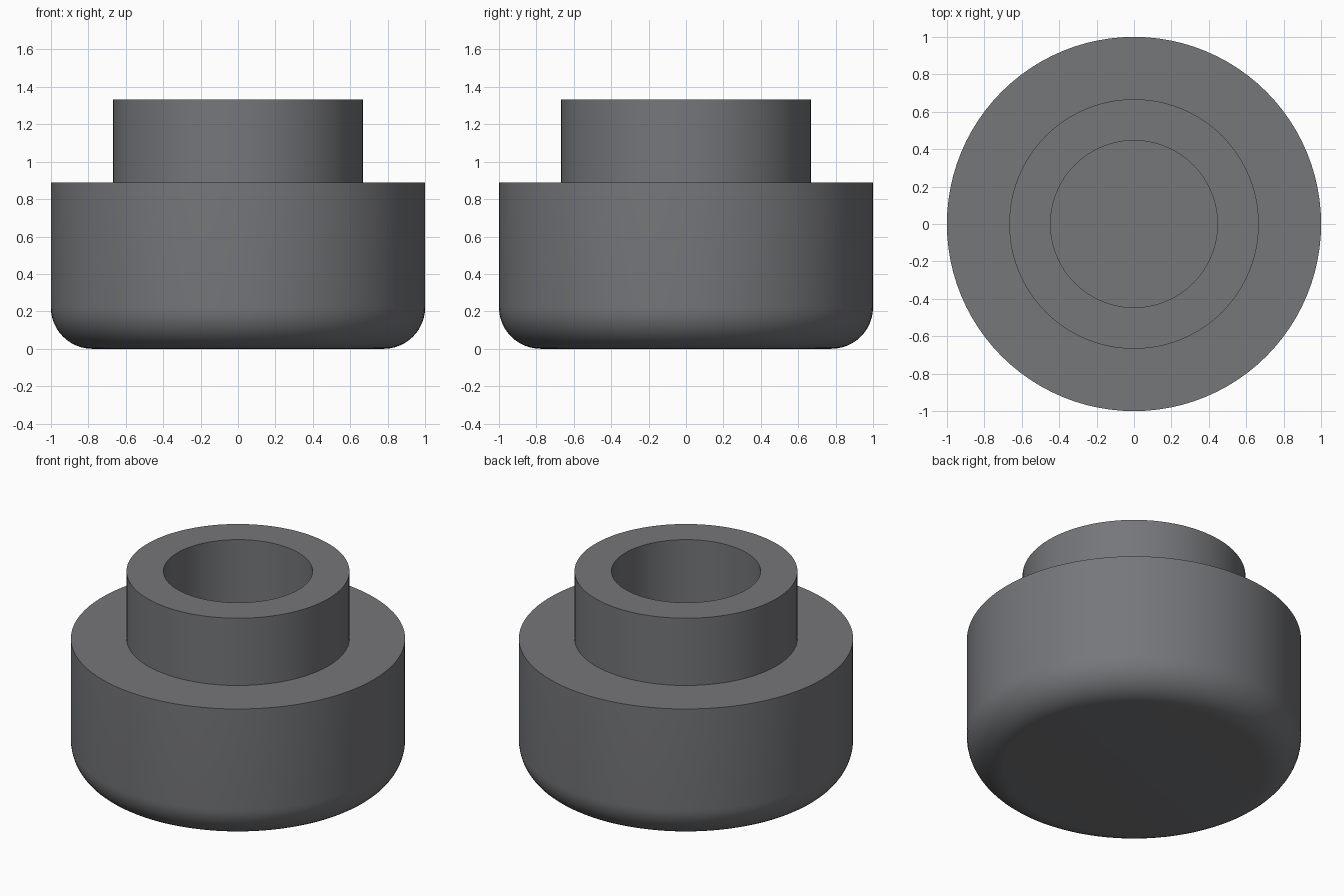
import bpy, bmesh, math

if "Cube" in bpy.data.objects:
    bpy.data.objects.remove(bpy.data.objects["Cube"])

SEGMENTS = 96
FILLET = 0.222

grey = bpy.data.materials.new("dark grey")
grey.diffuse_color = (0.18, 0.184, 0.195, 1)
grey.use_nodes = True
grey.node_tree.nodes["Principled BSDF"].inputs["Base Color"].default_value = grey.diffuse_color


def lathe(name, profile):
    """Revolve (radius, z) points around the z axis."""
    bm = bmesh.new()
    verts = [bm.verts.new((r, 0, z)) for r, z in profile]
    edges = [bm.edges.new(pair) for pair in zip(verts, verts[1:])]
    bmesh.ops.spin(bm, geom=verts + edges, cent=(0, 0, 0), axis=(0, 0, 1),
                   angle=math.tau, steps=SEGMENTS, use_duplicate=False)
    bmesh.ops.remove_doubles(bm, verts=bm.verts, dist=1e-4)
    bmesh.ops.recalc_face_normals(bm, faces=bm.faces)
    mesh = bpy.data.meshes.new(name)
    bm.to_mesh(mesh)
    bm.free()
    obj = bpy.data.objects.new(name, mesh)
    bpy.context.collection.objects.link(obj)
    mesh.materials.append(grey)
    bpy.ops.object.select_all(action='DESELECT')
    obj.select_set(True)
    bpy.context.view_layer.objects.active = obj
    bpy.ops.object.shade_smooth_by_angle(angle=math.radians(30))
    return obj


# Rounded lower edge of the body
corner = [(1 - FILLET + FILLET * math.sin(a), FILLET - FILLET * math.cos(a))
          for a in (i * math.pi / 24 for i in range(13))]

# Body with rounded base, shoulder, neck and round recess in one profile
lathe("round_body_with_neck",
      [(0, 0)] + corner +
      [(1, 0.889), (0.667, 0.889), (0.667, 1.333),
       (0.446, 1.333), (0.446, 0.889), (0, 0.889)])
